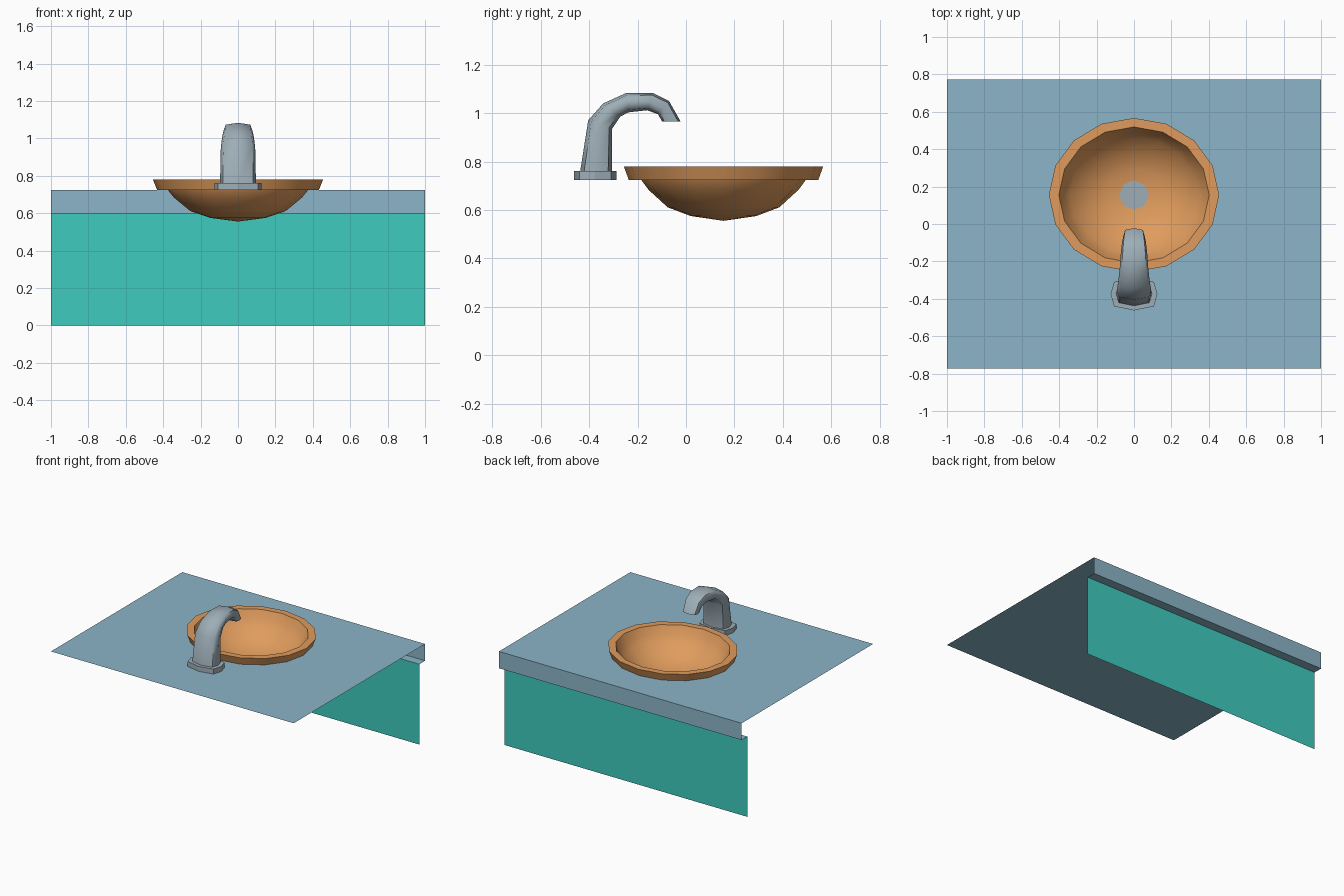
import bpy, bmesh, math
from mathutils import Vector

if "Cube" in bpy.data.objects:
    bpy.data.objects.remove(bpy.data.objects["Cube"])


def mat(name, rgb):
    m = bpy.data.materials.new(name)
    m.diffuse_color = (*rgb, 1)
    m.use_nodes = True
    m.node_tree.nodes["Principled BSDF"].inputs["Base Color"].default_value = m.diffuse_color
    return m


BLUE = mat("blue grey counter", (0.26, 0.46, 0.58))
TEAL = mat("teal cabinet", (0.05, 0.60, 0.51))
ORANGE = mat("orange basin", (0.74, 0.33, 0.11))
METAL = mat("grey metal", (0.34, 0.42, 0.47))
TOP = 0.723
DEPTH = 0.773
CY = 0.155     # basin centre


def finish(bm, name, material, smooth=None):
    me = bpy.data.meshes.new(name)
    bm.to_mesh(me)
    bm.free()
    me.materials.append(material)
    ob = bpy.data.objects.new(name, me)
    bpy.context.collection.objects.link(ob)
    if smooth:
        bpy.ops.object.select_all(action='DESELECT')
        ob.select_set(True)
        bpy.context.view_layer.objects.active = ob
        bpy.ops.object.shade_smooth_by_angle(angle=math.radians(smooth))
    return ob


def loft(bm, rings, cap_start=False, cap_end=False):
    vs = [[bm.verts.new(p) for p in r] for r in rings]
    n = len(vs[0])
    for a, b in zip(vs, vs[1:]):
        for i in range(n):
            j = (i + 1) % n
            bm.faces.new((a[i], a[j], b[j], b[i]))
    if cap_start:
        bm.faces.new(vs[0][::-1])
    if cap_end:
        bm.faces.new(vs[-1])
    return vs


def ellipse(r, z, n=16):
    return [Vector((r * math.cos(2 * math.pi * i / n),
                    CY + 0.905 * r * math.sin(2 * math.pi * i / n), z)) for i in range(n)]


# boxy eight-sided outline used for the tap
OCT = [(1, 0), (.85, .75), (0, 1), (-.85, .75), (-1, 0), (-.85, -.75), (0, -1), (.85, -.75)]

# countertop sheet with the basin opening
bm = bmesh.new()
outer = [(-1, -DEPTH, TOP), (1, -DEPTH, TOP), (1, DEPTH, TOP), (-1, DEPTH, TOP)]
for loop in (outer, ellipse(0.38, TOP)):
    v = [bm.verts.new(p) for p in loop]
    for i in range(len(v)):
        bm.edges.new((v[i], v[(i + 1) % len(v)]))
bmesh.ops.triangle_fill(bm, use_beauty=True, edges=bm.edges[:], normal=(0, 0, 1))
for f in bm.faces:
    f.normal_update()
    if f.normal.z < 0:
        f.normal_flip()
finish(bm, "countertop", BLUE)


# strips running along x, given as (y, z) profiles
def strip(name, profile, material):
    bm = bmesh.new()
    rows = [[bm.verts.new((x, y, z)) for x in (-1, 1)] for y, z in profile]
    for a, b in zip(rows, rows[1:]):
        bm.faces.new((a[0], a[1], b[1], b[0]))
    finish(bm, name, material)


strip("counter_lip", [(DEPTH, TOP), (DEPTH, 0.598), (0.705, 0.598)], BLUE)
strip("cabinet_panel", [(0.705, 0.598), (0.705, 0)], TEAL)

# basin: rim and bowl as one turned surface
bm = bmesh.new()
profile = [(.432, TOP), (.455, .78), (.402, .78), (.374, .722),
           (.342, .683), (.255, .611), (.15, .575)]
rings = loft(bm, [ellipse(r, z) for r, z in profile])
centre = bm.verts.new((0, CY, 0.555))
last = rings[-1]
for i in range(16):
    bm.faces.new((last[i], last[(i + 1) % 16], centre))
finish(bm, "basin", ORANGE, 40)

# drain disc
bm = bmesh.new()
bm.faces.new([bm.verts.new((.08 * math.cos(i * math.pi / 4),
                            CY + .078 * math.sin(i * math.pi / 4), .573)) for i in range(8)])
finish(bm, "drain", METAL)

# tap base plate
bm = bmesh.new()
loft(bm, [[Vector((.125 * x, -.375 + .087 * y, z)) for x, y in OCT] for z in (TOP, .76)],
     cap_end=True)
finish(bm, "tap_base", METAL)

# tap spout: half width, outer (y, z), inner (y, z) of each section
sections = [(.096, (-.437, .76), (-.305, .76)),
            (.092, (-.404, .97), (-.305, .935)),
            (.084, (-.342, 1.04), (-.272, .985)),
            (.077, (-.247, 1.083), (-.239, 1.003)),
            (.070, (-.136, 1.083), (-.160, 1.012)),
            (.063, (-.070, 1.05), (-.115, .995)),
            (.056, (-.022, .965), (-.099, .965))]
rings = []
for w, o, i in sections:
    o, i = Vector((0, *o)), Vector((0, *i))
    mid, half = (o + i) / 2, (i - o) / 2
    rings.append([mid + half * b + Vector((w * a, 0, 0)) for a, b in OCT])
bm = bmesh.new()
loft(bm, rings, cap_end=True)
finish(bm, "tap_spout", METAL, 60)
